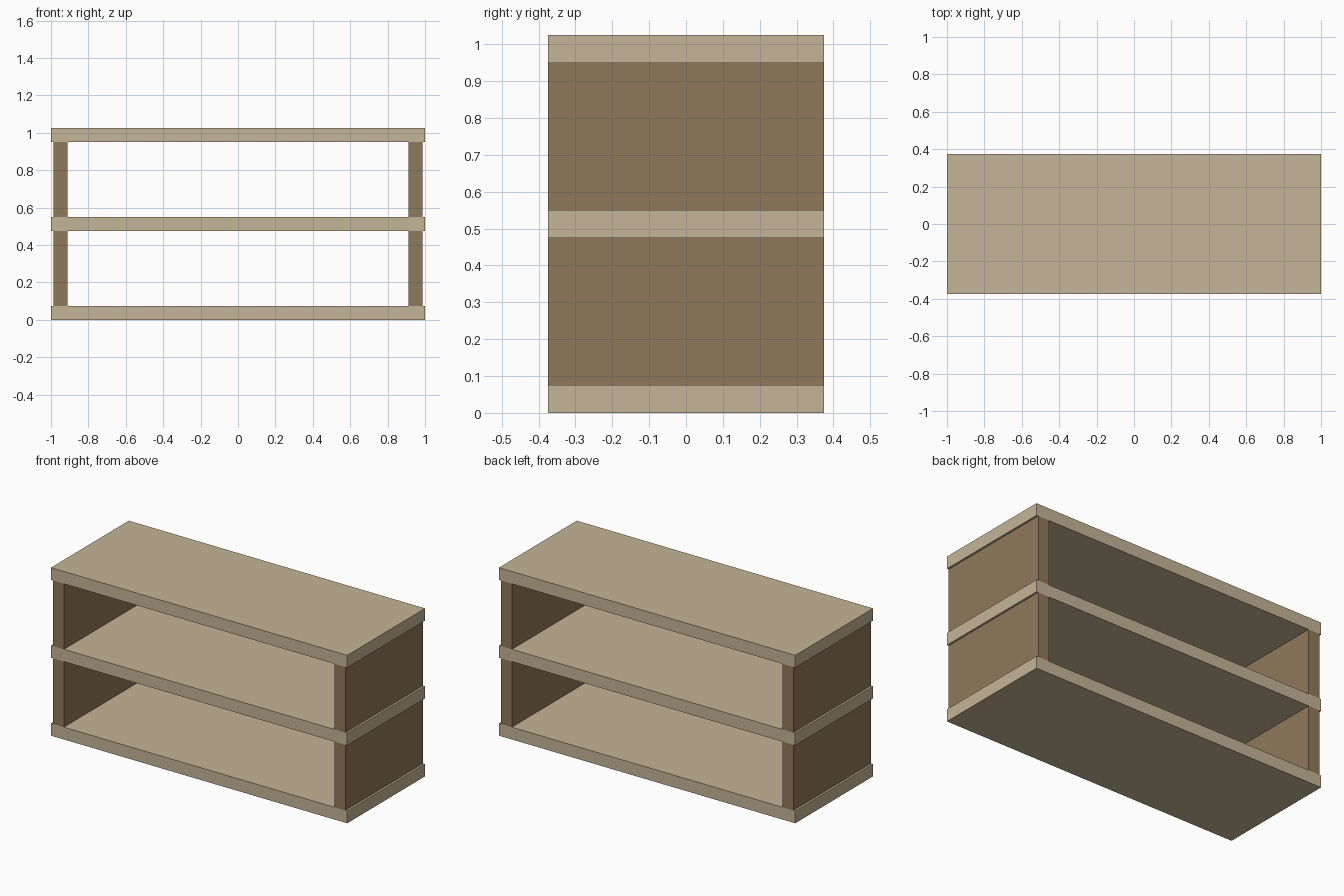
import bpy

if "Cube" in bpy.data.objects:
    bpy.data.objects.remove(bpy.data.objects["Cube"])

WIDTH, DEPTH, THICK = 2.0, 0.75, 0.075
PITCH = 0.475          # vertical distance between shelves
PANEL_X = 0.95         # centre of each side panel


def material(name, rgb):
    mat = bpy.data.materials.new(name)
    mat.diffuse_color = (*rgb, 1)
    mat.use_nodes = True
    mat.node_tree.nodes["Principled BSDF"].inputs["Base Color"].default_value = mat.diffuse_color
    return mat


def board(name, size, centre, mat):
    bpy.ops.mesh.primitive_cube_add(size=1, location=centre)
    obj = bpy.context.object
    obj.name = name
    obj.scale = size
    bpy.ops.object.transform_apply(location=False, rotation=False, scale=True)
    obj.data.materials.append(mat)
    return obj


light_wood = material("light_wood", (0.56, 0.46, 0.31))
dark_wood = material("dark_wood", (0.28, 0.19, 0.105))

# Three horizontal shelves
for i, name in enumerate(("bottom_shelf", "middle_shelf", "top_shelf")):
    board(name, (WIDTH, DEPTH, THICK), (0, 0, i * PITCH + THICK / 2), light_wood)

# Side panels, slightly inset, fitted between the shelves
for level, low in (("lower", THICK), ("upper", PITCH + THICK)):
    height = PITCH - THICK
    for side, sign in (("left", -1), ("right", 1)):
        board(f"{level}_{side}_panel", (THICK, DEPTH, height),
              (sign * PANEL_X, 0, low + height / 2), dark_wood)
